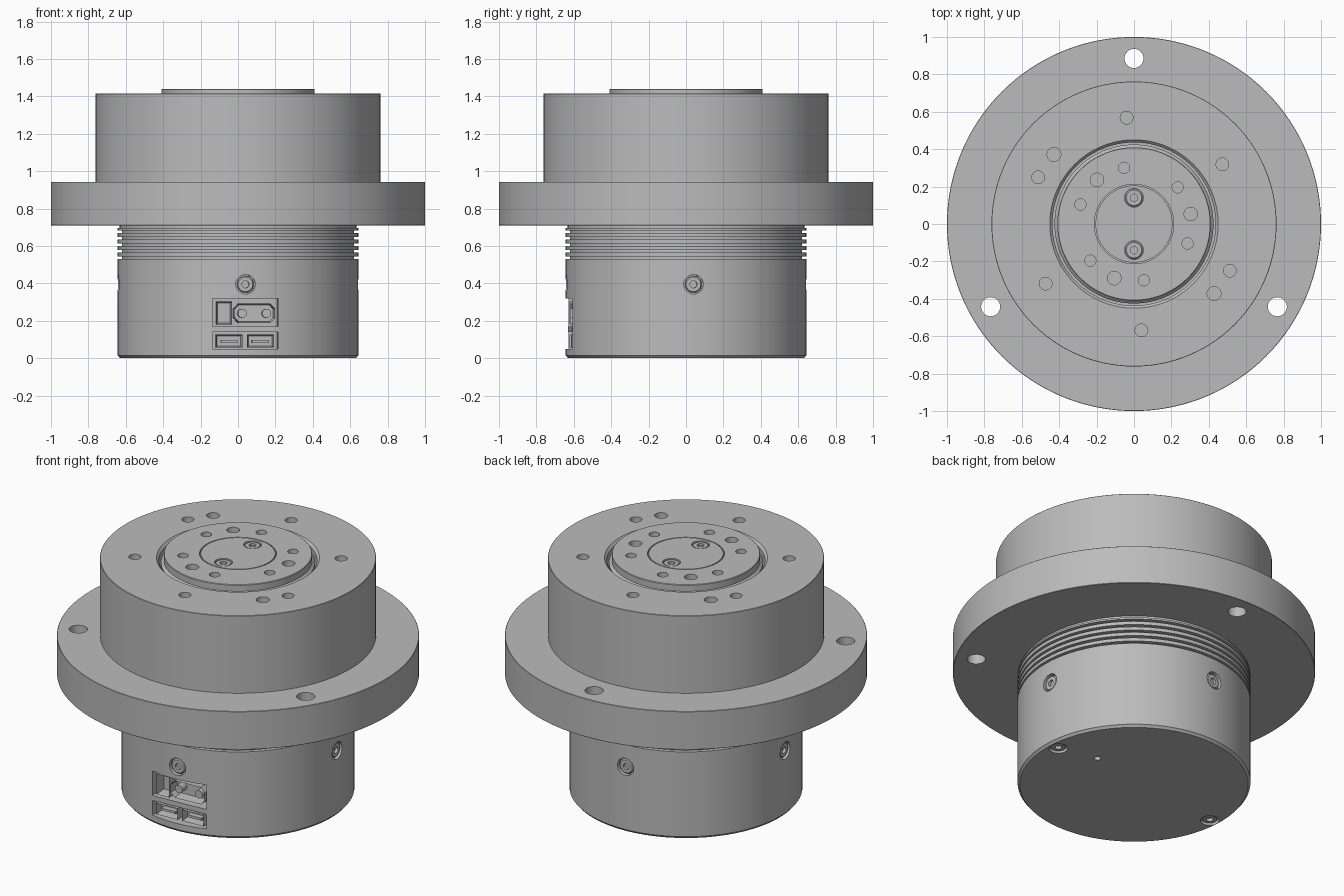
import bpy, bmesh
from math import radians, cos, sin, pi
from mathutils import Matrix, Vector

if "Cube" in bpy.data.objects:
    bpy.data.objects.remove(bpy.data.objects["Cube"])

GREY = (0.5, 0.5, 0.5, 1)
metal = bpy.data.materials.new("machined grey")
metal.use_nodes = True
metal.diffuse_color = GREY
metal.node_tree.nodes["Principled BSDF"].inputs["Base Color"].default_value = GREY

TWIST = 3.6                                   # clocking of the housing features
CLOCK = Matrix.Rotation(radians(TWIST), 4, 'Z')


def polar(r, deg, z=0.0):
    return Vector((r * cos(radians(deg)), r * sin(radians(deg)), z))


def finish(bm, name, matrix=Matrix()):
    bmesh.ops.recalc_face_normals(bm, faces=bm.faces)
    bm.transform(matrix)
    mesh = bpy.data.meshes.new(name)
    bm.to_mesh(mesh)
    bm.free()
    mesh.materials.append(metal)
    obj = bpy.data.objects.new(name, mesh)
    bpy.context.collection.objects.link(obj)
    return obj


def activate(obj):
    bpy.ops.object.select_all(action='DESELECT')
    obj.select_set(True)
    bpy.context.view_layer.objects.active = obj


def smooth(obj):
    activate(obj)
    bpy.ops.object.shade_smooth_by_angle(angle=radians(25))


def lathe(name, profile, steps=160, matrix=Matrix()):
    """Revolve an (r, z) profile that starts and ends on the axis."""
    bm = bmesh.new()
    verts = [bm.verts.new((r, 0, z)) for r, z in profile]
    edges = [bm.edges.new(pair) for pair in zip(verts, verts[1:])]
    bmesh.ops.spin(bm, geom=verts + edges, cent=(0, 0, 0), axis=(0, 0, 1),
                   angle=2 * pi, steps=steps, use_merge=True)
    bmesh.ops.remove_doubles(bm, verts=bm.verts, dist=1e-5)
    return finish(bm, name, matrix)


def add_cylinder(bm, r, depth, matrix, sides=32):
    bmesh.ops.create_cone(bm, cap_ends=True, segments=sides, radius1=r,
                          radius2=r, depth=depth, matrix=matrix)


def add_box(bm, x0, x1, y0, y1, z0, z1, matrix=Matrix()):
    size = Matrix.Diagonal((x1 - x0, y1 - y0, z1 - z0, 1))
    centre = Matrix.Translation(((x0 + x1) / 2, (y0 + y1) / 2, (z0 + z1) / 2))
    bmesh.ops.create_cube(bm, size=1, matrix=matrix @ centre @ size)


def cut(obj, bm):
    cutter = finish(bm, obj.name + "_cutter")
    cutter.hide_render = True
    activate(obj)
    mod = obj.modifiers.new("cut", 'BOOLEAN')
    mod.object = cutter
    mod.solver = 'EXACT'
    bpy.ops.object.modifier_apply(modifier=mod.name)
    bpy.data.objects.remove(cutter)


def socket(name, outline, front, back, rim, depth):
    """Hollow connector shell with its opening towards the front."""
    bm = bmesh.new()
    face = bm.faces.new([bm.verts.new((x, front, z)) for x, z in outline])
    ext = bmesh.ops.extrude_face_region(bm, geom=[face])
    for v in ext["geom"]:
        if isinstance(v, bmesh.types.BMVert):
            v.co.y = back
    bmesh.ops.recalc_face_normals(bm, faces=bm.faces)
    face = min(bm.faces, key=lambda f: f.calc_center_median().y)
    bmesh.ops.inset_region(bm, faces=[face], thickness=rim)
    for v in face.verts:
        v.co.y += depth
    return finish(bm, name, CLOCK)


def rectangle(x0, x1, z0, z1):
    return [(x0, z0), (x1, z0), (x1, z1), (x0, z1)]


# Lower housing with cooling grooves under the flange
R = 0.643
profile = [(0, 0), (R - 0.012, 0), (R - 0.003, 0.012), (R, 0.014)]
for i in range(5):
    z = 0.53 + i * 0.035
    profile += [(R, z), (R - 0.022, z), (R - 0.022, z + 0.014), (R, z + 0.014)]
profile += [(R, 0.695), (R - 0.01, 0.695), (R - 0.01, 0.74), (0, 0.74)]
housing = lathe("lower_housing", profile)

SIDE_Z = 0.395
side_frames = [Matrix.Translation(polar(R, a, SIDE_Z)) @ Matrix.Rotation(radians(a), 4, 'Z')
               @ Matrix.Rotation(pi / 2, 4, 'Y') for a in range(-90 + 0, 270, 90)]
side_frames = [CLOCK @ m for m in side_frames]
base_frames = [Matrix.Translation(polar(0.577, a + TWIST)) @ Matrix.Rotation(pi, 4, 'X')
               for a in (0, 180)]

bm = bmesh.new()
for frame in side_frames + base_frames:
    add_cylinder(bm, 0.052, 0.05, frame)
add_cylinder(bm, 0.018, 0.1, Matrix.Translation((0.34, 0.09, 0)))
add_box(bm, -0.175, 0.175, -0.8, -0.54, 0.05, 0.318, CLOCK)
cut(housing, bm)
smooth(housing)


# Socket head screws in the housing wall, base and output cover
def screw(name, frame, top, r=0.045):
    hub = r * 0.42
    prof = [(0, -0.04), (r, -0.04), (r, top - 0.006), (r - 0.006, top),
            (hub, top), (hub, top - 0.02), (0, top - 0.02)]
    smooth(lathe(name, prof, 32, frame))


for i, frame in enumerate(side_frames):
    screw(f"side_screw_{i + 1}", frame, -0.008)
for i, frame in enumerate(base_frames):
    screw(f"base_screw_{i + 1}", frame, -0.006)

# Mounting flange and upper drum, with a ring well for the output hub
drum = lathe("flange_and_drum", [
    (0, 0.71), (0.998, 0.71), (1, 0.712), (1, 0.941), (0.998, 0.943), (0.762, 0.943),
    (0.762, 1.413), (0.76, 1.415), (0.45, 1.415), (0.436, 1.4), (0.436, 1.3), (0, 1.3)], 192)
bm = bmesh.new()
for a in (90, 210, 330):
    add_cylinder(bm, 0.051, 1, Matrix.Translation(polar(0.885, a, 0.8)))
for a in range(34, 394, 60):
    add_cylinder(bm, 0.034, 0.2, Matrix.Translation(polar(0.57, a, 1.415)))
for a in (139, 319):
    add_cylinder(bm, 0.037, 0.2, Matrix.Translation(polar(0.567, a, 1.415)))
cut(drum, bm)
smooth(drum)

# Rotating output hub with bolt circle and a fine seam round the centre cover
TOP = 1.44
hub = lathe("output_hub", [
    (0, 1.28), (0.425, 1.28), (0.425, 1.385), (0.41, 1.4), (0.41, TOP - 0.003),
    (0.407, TOP), (0.212, TOP), (0.212, TOP - 0.02), (0.206, TOP - 0.02),
    (0.206, TOP), (0, TOP)])
bm = bmesh.new()
for a in range(40, 400, 60):
    add_cylinder(bm, 0.03, 0.16, Matrix.Translation(polar(0.305, a, TOP)))
for a in (10, 130, 250):
    add_cylinder(bm, 0.036, 0.16, Matrix.Translation(polar(0.308, a, TOP)))
cover_frames = [Matrix.Translation((0, y, TOP)) for y in (-0.14, 0.14)]
for frame in cover_frames:
    add_cylinder(bm, 0.05, 0.03, frame)
cut(hub, bm)
smooth(hub)
for i, frame in enumerate(cover_frames):
    screw(f"cover_screw_{i + 1}", frame, -0.003, 0.047)

# Connector bay: shelf, data sockets and keyed power socket
bm = bmesh.new()
add_box(bm, -0.175, 0.175, -0.622, -0.5, 0.14, 0.17, CLOCK)
finish(bm, "connector_shelf")
socket("signal_socket", rectangle(-0.152, -0.07, 0.18, 0.302), -0.615, -0.5, 0.01, 0.07)
socket("power_socket", [(-0.06, 0.215), (-0.035, 0.188), (0.135, 0.188), (0.16, 0.215),
                        (0.16, 0.265), (0.135, 0.292), (-0.035, 0.292), (-0.06, 0.265)],
       -0.615, -0.5, 0.008, 0.06)
for side, x in (("right", -0.085), ("left", 0.083)):
    socket(f"data_socket_{side}", rectangle(x - 0.07, x + 0.07, 0.058, 0.126),
           -0.615, -0.5, 0.009, 0.05)
    bm = bmesh.new()
    add_box(bm, x - 0.045, x + 0.045, -0.6, -0.5, 0.082, 0.096, CLOCK)
    finish(bm, f"data_tongue_{side}")
for side, x in (("right", -0.015), ("left", 0.115)):
    bm = bmesh.new()
    add_cylinder(bm, 0.024, 0.1, CLOCK @ Matrix.Translation((x, -0.555, 0.24))
                 @ Matrix.Rotation(pi / 2, 4, 'X'), 20)
    smooth(finish(bm, f"power_pin_{side}"))
